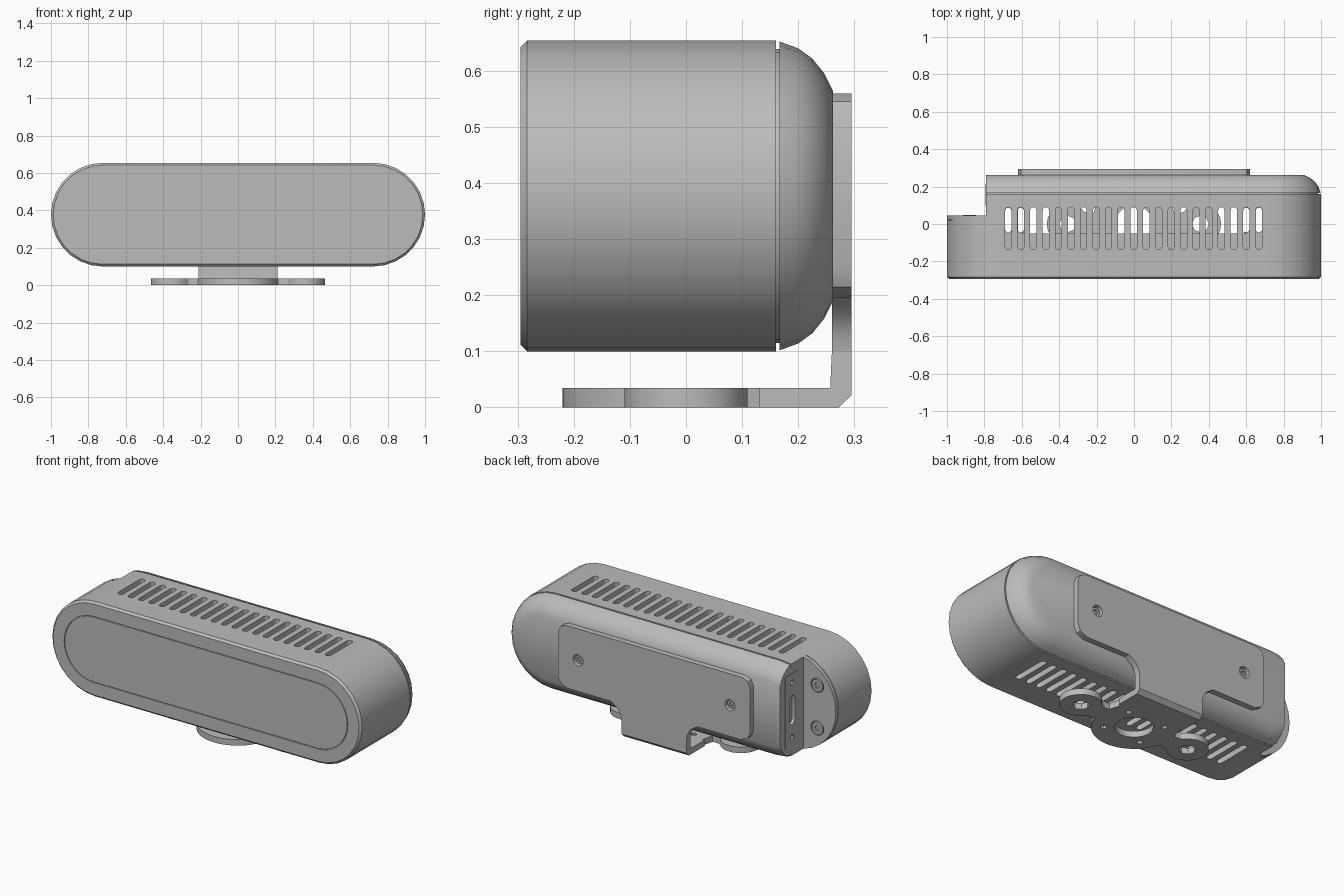
import bpy, bmesh, math
from math import sin, cos, pi, sqrt

if "Cube" in bpy.data.objects:
    bpy.data.objects.remove(bpy.data.objects["Cube"])

grey = bpy.data.materials.new("satin grey")
grey.use_nodes = True
colour = (0.5, 0.5, 0.5, 1)
grey.diffuse_color = colour
grey.node_tree.nodes["Principled BSDF"].inputs["Base Color"].default_value = colour

ZC, RAD, HALF = 0.377, 0.277, 0.723   # capsule centre height, radius, straight half length


def finish(name, bm):
    bmesh.ops.recalc_face_normals(bm, faces=bm.faces)
    mesh = bpy.data.meshes.new(name)
    bm.to_mesh(mesh)
    bm.free()
    mesh.materials.append(grey)
    ob = bpy.data.objects.new(name, mesh)
    bpy.context.collection.objects.link(ob)
    return ob


def prisms(name, outlines, axis, a, b):
    """Extrude flat outlines along an axis from a to b."""
    place = {"x": lambda u, v, w: (w, u, v),
             "y": lambda u, v, w: (u, w, v),
             "z": lambda u, v, w: (u, v, w)}[axis]
    bm = bmesh.new()
    for pts in outlines:
        lo = [bm.verts.new(place(u, v, a)) for u, v in pts]
        hi = [bm.verts.new(place(u, v, b)) for u, v in pts]
        bm.faces.new(lo)
        bm.faces.new(hi)
        for i in range(len(pts)):
            j = (i + 1) % len(pts)
            bm.faces.new((lo[i], lo[j], hi[j], hi[i]))
    return finish(name, bm)


def ngon(u, v, r, n=16):
    return [(u + r * cos(2 * pi * i / n), v + r * sin(2 * pi * i / n)) for i in range(n)]


def rect(u0, u1, v0, v1):
    return [(u0, v0), (u1, v0), (u1, v1), (u0, v1)]


def pill(u, v0, v1, r, n=6):
    """Upright slot outline with round ends."""
    top = [(u + r * cos(pi * i / n), v1 - r + r * sin(pi * i / n)) for i in range(n + 1)]
    low = [(u - r * cos(pi * i / n), v0 + r - r * sin(pi * i / n)) for i in range(n + 1)]
    return top + low


def loft(name, sections, n=14):
    """Skin a row of capsule sections given as (y, inset, end shortening)."""
    bm = bmesh.new()
    rings = []
    for y, inset, short in sections:
        r, h = RAD - inset, HALF - short
        ring = []
        for side in (1, -1):
            for i in range(n + 1):
                t = -pi / 2 + pi * i / n
                ring.append(bm.verts.new((side * (h + r * cos(t)), y, ZC + side * r * sin(t))))
        rings.append(ring)
    bm.faces.new(rings[0])
    bm.faces.new(rings[-1])
    for p, q in zip(rings, rings[1:]):
        for i in range(len(p)):
            j = (i + 1) % len(p)
            bm.faces.new((p[i], p[j], q[j], q[i]))
    return finish(name, bm)


def cut(target, cutter, operation="DIFFERENCE", keep=False):
    cutter.hide_render = True
    mod = target.modifiers.new("cut", "BOOLEAN")
    mod.operation, mod.solver, mod.object = operation, "EXACT", cutter
    bpy.context.view_layer.objects.active = target
    bpy.ops.object.modifier_apply(modifier=mod.name)
    if not keep:
        bpy.data.objects.remove(cutter)


# Hollow front housing with a rounded rim and a seam around the front window
body = loft("front_housing", [
    (-0.05, 0.03, 0.23), (0.16, 0.03, 0.23), (0.16, 0, 0), (-0.283, 0, 0), (-0.295, 0.012, 0),
    (-0.295, 0.084, 0), (-0.289, 0.084, 0), (-0.289, 0.088, 0), (-0.295, 0.088, 0)])

# Rear cover with a softly curved edge
cover = loft("rear_cover", [
    (0.15, 0.015, 0), (0.167, 0.015, 0), (0.167, 0.002, 0), (0.2, 0.014, 0),
    (0.225, 0.032, 0), (0.246, 0.058, 0), (0.262, 0.09, 0)])

# Corner notch at the connector end
notch = prisms("notch_cutter", [rect(-1.2, -0.79, 0.02, 0.5)], "z", -0.2, 1)
cut(body, notch, keep=True)
cut(cover, notch)

# Cooling slots through the top and bottom
slot_x = [-0.672 + 0.067 * i for i in range(21)]
for z0, z1 in ((0.6, 0.8), (0, 0.15)):
    cut(body, prisms("slot_cutter", [pill(x, -0.137, 0.09, 0.017) for x in slot_x], "z", z0, z1))
cut(body, prisms("slot_cutter", [pill(x, -0.045, 0.088, 0.0165) for x in slot_x], "z", 0, 0.8))

# End cover plate in the notch, with two socket screws
end_plate = loft("end_plate", [(0.015, 0.004, 0), (0.024, 0.004, 0), (0.024, 0, 0), (0.046, 0, 0)])
cut(end_plate, prisms("end_cutter", [rect(-1.2, -0.79, -0.1, 0.2)], "z", -0.2, 1), "INTERSECT")
screw_spots = [(-0.88, ZC + s * 0.125) for s in (1, -1)]
cut(end_plate, prisms("screw_cutter", [ngon(x, z, 0.042) for x, z in screw_spots], "y", 0.03, 0.1))
end_screws = prisms("end_screws", [ngon(x, z, 0.035) for x, z in screw_spots], "y", 0.02, 0.048)
cut(end_screws, prisms("socket_cutter", [ngon(x, z, 0.018, 6) for x, z in screw_spots], "y", 0.035, 0.1))

# Connector panel on the notch wall: port slot and two fixing holes
panel = prisms("connector_panel", [rect(0.1, 0.215, ZC - 0.21, ZC + 0.21)], "x", -0.794, -0.765)
ports = [pill(0.155, ZC - 0.085, ZC + 0.085, 0.026)]
ports += [ngon(0.155, ZC + s * 0.16, 0.015, 10) for s in (1, -1)]
port_cutter = prisms("port_cutter", ports, "x", -0.9, -0.775)
for part in (panel, body, cover):
    cut(part, port_cutter, keep=True)
bpy.data.objects.remove(port_cutter)

# Bracket back plate, mirrored outline with a narrow tab at the bottom
half = [(0.21, 0.1), (0.215, 0.13), (0.235, 0.165), (0.28, 0.195), (0.56, 0.195), (0.605, 0.215),
        (0.62, 0.25), (0.62, 0.51), (0.605, 0.545), (0.57, 0.56)]
outline = half + [(-x, z) for x, z in reversed(half)]
plate = prisms("bracket_plate", [outline], "y", 0.26, 0.295)
bolts = [(s * 0.49, ZC) for s in (1, -1)]
cut(plate, prisms("bolt_cutter", [ngon(x, z, 0.033, 12) for x, z in bolts], "y", 0.2, 0.4))
plate_bolts = prisms("plate_bolts", [ngon(x, z, 0.026, 12) for x, z in bolts], "y", 0.25, 0.28)
cut(plate_bolts, prisms("socket_cutter", [ngon(x, z, 0.015, 6) for x, z in bolts], "y", 0.268, 0.4))

# Bracket elbow joining plate and foot
elbow = [(0.13, 0), (0.272, 0), (0.295, 0.022), (0.295, 0.1), (0.26, 0.1), (0.257, 0.035), (0.13, 0.035)]
prisms("bracket_elbow", [elbow], "x", -0.21, 0.21)


# Bracket foot: a disc with two round ears
def foot_width(x):
    disc = sqrt(max(0, 0.22 ** 2 - x * x))
    ear = sqrt(max(0, 0.11 ** 2 - (abs(x) - 0.355) ** 2))
    neck = 0.06 if abs(x) < 0.3 else 0
    return max(disc, ear, neck)


steps = 72
xs = [0.465 * cos(pi * i / steps) for i in range(steps + 1)]
front = [(x, -foot_width(x)) for x in xs]
back = [(x, 0.13 if abs(x) < 0.21 else min(0.13, foot_width(x))) for x in reversed(xs[1:-1])]
foot = prisms("bracket_foot", [front + back], "z", 0, 0.035)
holes = [ngon(0, 0, 0.1, 20)] + [ngon(s * 0.355, 0, 0.045, 8) for s in (1, -1)]
holes += [ngon(sx * 0.12, sy * 0.1, 0.016, 8) for sx in (1, -1) for sy in (1, -1)]
cut(foot, prisms("foot_cutter", holes, "z", -0.1, 0.1))

# Smooth curved surfaces, keep edges crisp
bpy.ops.object.select_all(action="DESELECT")
for ob in bpy.context.collection.objects:
    if ob.type == "MESH":
        ob.select_set(True)
        bpy.context.view_layer.objects.active = ob
bpy.ops.object.shade_smooth_by_angle(angle=math.radians(28))
